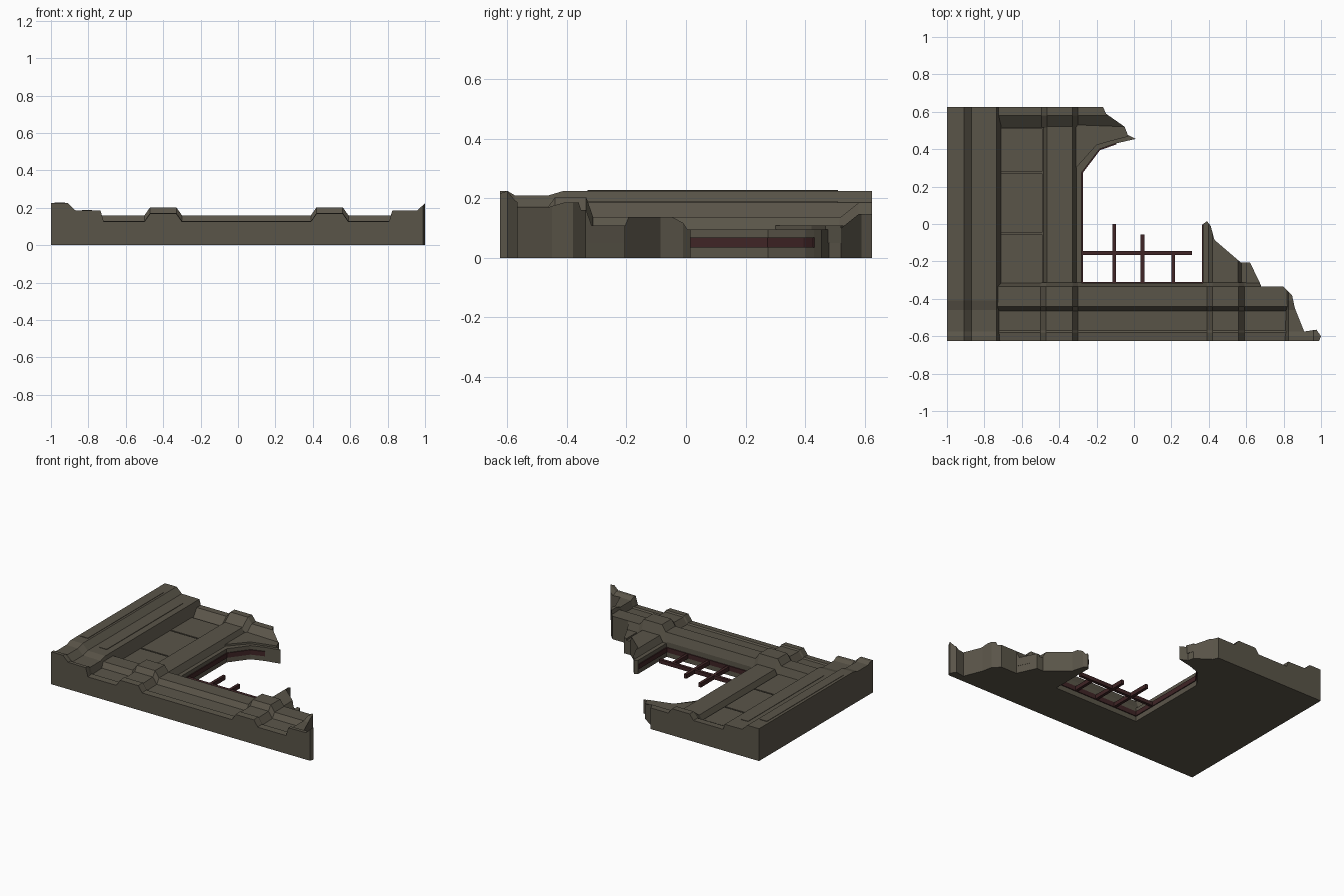
import bpy, bmesh
from mathutils import Vector

if "Cube" in bpy.data.objects:
    bpy.data.objects.remove(bpy.data.objects["Cube"])


def material(name, rgb):
    m = bpy.data.materials.new(name)
    m.use_nodes = True
    m.diffuse_color = (*rgb, 1)
    m.node_tree.nodes["Principled BSDF"].inputs["Base Color"].default_value = (*rgb, 1)
    return m


STONE = material("weathered stone", (0.102, 0.09, 0.066))
RUST = material("dark red metal", (0.05, 0.018, 0.019))
MID = 0.045  # centre line of the window bay


def finish(name, bm, mat):
    bmesh.ops.recalc_face_normals(bm, faces=bm.faces[:])
    mesh = bpy.data.meshes.new(name)
    bm.to_mesh(mesh)
    bm.free()
    mesh.materials.append(mat)
    ob = bpy.data.objects.new(name, mesh)
    bpy.context.collection.objects.link(ob)
    return ob


def prism(name, outline, z0, z1, mat=STONE):
    bm = bmesh.new()
    face = bm.faces.new([bm.verts.new((x, y, z0)) for x, y in outline])
    ext = bmesh.ops.extrude_face_region(bm, geom=[face])["geom"]
    for v in ext:
        if isinstance(v, bmesh.types.BMVert):
            v.co.z = z1
    return finish(name, bm, mat)


def box(name, x0, x1, y0, y1, z0, z1, mat=STONE):
    return prism(name, [(x0, y0), (x1, y0), (x1, y1), (x0, y1)], z0, z1, mat)


def bar(name, a, b, width, z0, z1, mat):
    a, b = Vector(a), Vector(b)
    d = (b - a).normalized() * width / 2
    n = Vector((-d.y, d.x))
    return prism(name, [a - d - n, b + d - n, b + d + n, a - d + n], z0, z1, mat)


def sweep(name, profile, stations, along):
    """Solid from a cross-section, raised or lowered at each station."""
    bm = bmesh.new()
    rings = []
    for s, dz in stations:
        section = [(u, z + dz) for u, z in profile]
        section += [(profile[-1][0], 0), (profile[0][0], 0)]
        rings.append([bm.verts.new((s, u, z) if along == "x" else (u, s, z))
                      for u, z in section])
    for r, q in zip(rings, rings[1:]):
        for i in range(len(r)):
            j = (i + 1) % len(r)
            bm.faces.new([r[i], r[j], q[j], q[i]])
    bm.faces.new(rings[0])
    bm.faces.new(rings[-1])
    return finish(name, bm, STONE)


def mirrored(profile):
    return [(2 * MID - x, z) for x, z in reversed(profile)]


# Broken outline of the wall, including the open window bay
ARCH = [(-.28, .275), (-.185, .40), (-.1, .43), (.01, .455)]
OUTLINE = [(-1, -.625), (.99, -.625), (1, -.6), (.975, -.565), (.91, -.575),
           (.86, -.45), (.845, -.38), (.80, -.335), (.68, -.335), (.62, -.205),
           (.57, -.205), (.43, -.085), (.41, -.01), (.39, .015), (.37, 0),
           (.37, -.315), (-.28, -.315), *ARCH, (-.04, .48), (-.05, .52),
           (-.15, .59), (-.165, .625), (-1, .625)]

prism("wall_slab", OUTLINE, 0, .095)
trimmed = []

# Edge cornices, dipping where the front band crosses them
cornice = [(-1, .225), (-.91, .225), (-.87, .187), (-.735, .185), (-.71, .1)]
dip = [(-.625, 0), (-.6, 0), (-.575, -.015), (-.46, -.015), (-.41, 0)]
trimmed.append(sweep("right_cornice", cornice, dip + [(.625, 0)], "y"))
trimmed.append(sweep("left_cornice_remnant", mirrored(cornice), dip + [(-.3, 0)], "y"))

# Pilasters on both sides of the window
pilaster = [(-.485, .095), (-.465, .137), (-.33, .137), (-.308, .095)]
trimmed.append(sweep("right_pilaster", pilaster, [(-.4, 0), (.57, 0)], "y"))
trimmed.append(sweep("left_pilaster_remnant", mirrored(pilaster),
                     [(-.4, 0), (.1, 0)], "y"))


# Horizontal bands that step up over the pilasters
def bump(x0, x1, h):
    return [(x0 - .03, 0), (x0, h), (x1, h), (x1 + .03, 0)]


front_band = [(-.625, .126), (-.58, .13), (-.57, .122), (-.465, .125),
              (-.44, .16), (-.335, .16), (-.312, .095)]
trimmed.append(sweep("front_band", front_band,
                     [(-.95, 0), *bump(-.47, -.33, .043), *bump(.42, .56, .043),
                      (.84, 0)], "x"))
back_band = [(.515, .095), (.58, .147), (.625, .147)]
trimmed.append(sweep("back_band", back_band,
                     [(-.95, 0), *bump(-.465, -.33, .038), (.1, 0)], "x"))

# Trim every moulding to the broken outline
cutter = prism("outline_cutter", OUTLINE, -.1, .5)
cutter.hide_render = True
for ob in trimmed:
    mod = ob.modifiers.new("trim", "BOOLEAN")
    mod.operation = "INTERSECT"
    mod.solver = "EXACT"
    mod.object = cutter
    bpy.context.view_layer.objects.active = ob
    bpy.ops.object.modifier_apply(modifier=mod.name)
bpy.data.objects.remove(cutter)

# Recessed panels and cornice inlays
for i, (y0, y1) in enumerate([(-.32, -.055), (-.045, .27), (.28, .51)]):
    box(f"side_panel_{i + 1}", -.72, -.49, y0, y1, .05, .108)
prism("left_panel_remnant", [(.60, -.33), (.68, -.33), (.62, -.205), (.60, -.205)],
      .05, .108)
box("cornice_inlay_outer", -.98, -.925, -.33, .51, .2, .228)
box("cornice_inlay_inner", -.835, -.78, -.33, .51, .16, .189)

# Raised spandrel beside the broken arch
prism("arch_spandrel", [(-.31, .30), (-.2, .422), (-.1, .45), (-.03, .468),
                        (-.05, .52), (-.31, .53)], .05, .108)

# Metal window frame and broken glazing bars
frame = [(.37, -.01), (.37, -.315), (-.28, -.315), *ARCH[:3]]
for i, (a, b) in enumerate(zip(frame, frame[1:])):
    bar(f"window_frame_{i + 1}", a, b, .012, .035, .068, RUST)
bar("glazing_crossbar", (-.28, -.155), (.30, -.155), .02, .037, .063, RUST)
for i, (x, y) in enumerate([(-.105, -.01), (.045, -.065), (.21, -.16)]):
    bar(f"glazing_bar_{i + 1}", (x, -.315), (x, y), .02, .036, .064, RUST)
